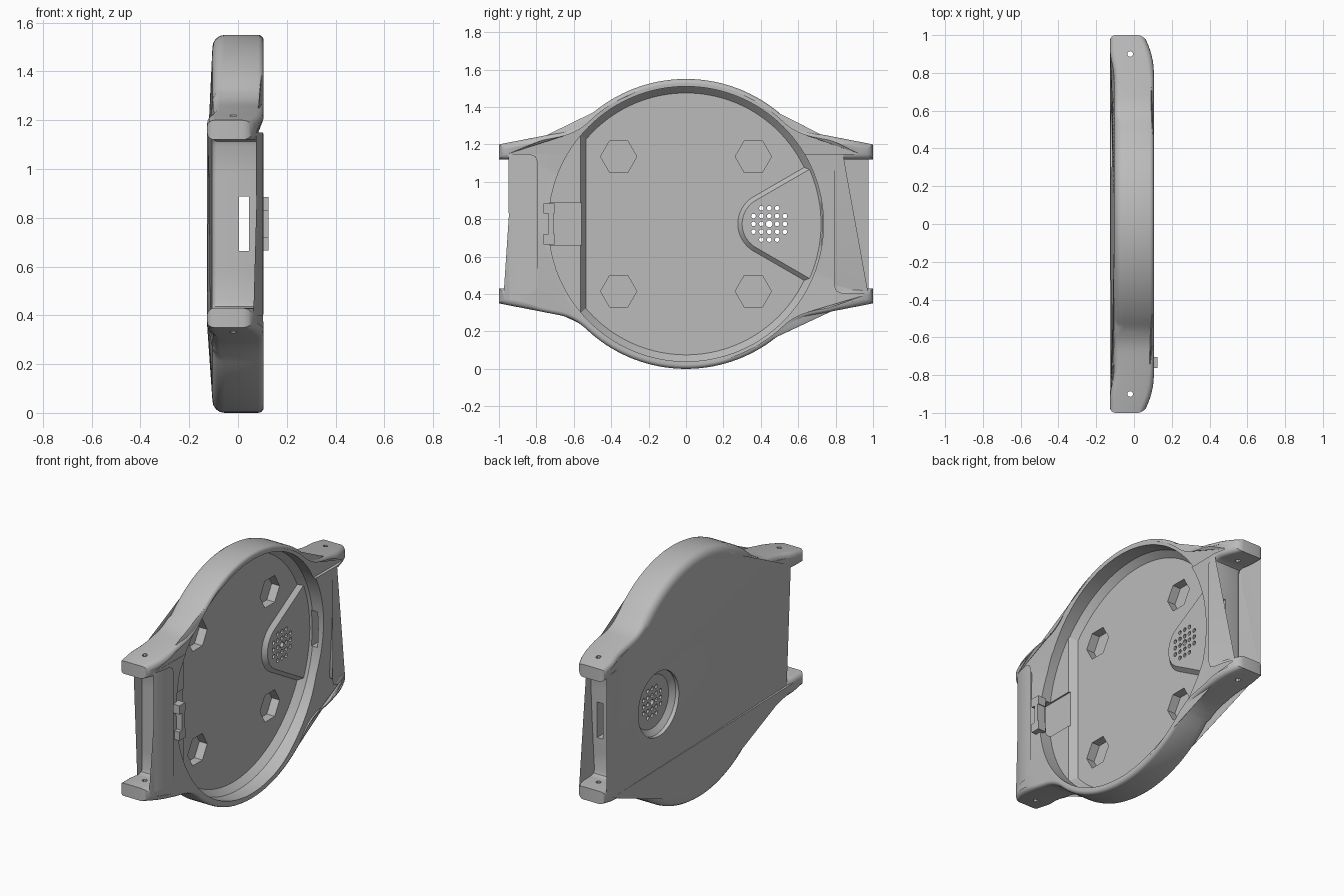
import bpy, bmesh, math

if "Cube" in bpy.data.objects:
    bpy.data.objects.remove(bpy.data.objects["Cube"], do_unlink=True)

C = 0.775          # height of the case centre
FLOOR, LEDGE, WEDGE = -0.03, 0.015, -0.005

grey = bpy.data.materials.new("plain grey")
grey.use_nodes = True
grey.diffuse_color = (0.5, 0.5, 0.5, 1)
grey.node_tree.nodes["Principled BSDF"].inputs["Base Color"].default_value = (0.5, 0.5, 0.5, 1)


def loft(bm, rings):
    """Closed solid through rings that share one vertex count."""
    vs = [[bm.verts.new(p) for p in r] for r in rings]
    n = len(vs[0])
    for a, b in zip(vs, vs[1:]):
        for i in range(n):
            bm.faces.new((a[i], a[(i + 1) % n], b[(i + 1) % n], b[i]))
    caps = [bm.faces.new(vs[0][::-1]), bm.faces.new(vs[-1])]
    bmesh.ops.triangulate(bm, faces=caps, ngon_method='BEAUTY')


def circle(x, r, y=0, z=0, n=16):
    return [(x, y + r * math.cos(math.tau * i / n), C + z + r * math.sin(math.tau * i / n)) for i in range(n)]


def disc(bm, x0, x1, r, y=0, z=0, n=16):
    loft(bm, [circle(x0, r, y, z, n), circle(x1, r, y, z, n)])


def box(bm, x0, x1, y0, y1, z0, z1):
    loft(bm, [[(x, y0, C + z0), (x, y1, C + z0), (x, y1, C + z1), (x, y0, C + z1)] for x in (x0, x1)])


def make(name, fill):
    bm = bmesh.new()
    fill(bm)
    bmesh.ops.recalc_face_normals(bm, faces=bm.faces[:])
    me = bpy.data.meshes.new(name)
    bm.to_mesh(me)
    bm.free()
    me.materials.append(grey)
    ob = bpy.data.objects.new(name, me)
    bpy.context.collection.objects.link(ob)
    return ob


def combine(ob, fill, op):
    """Boolean a temporary solid into ob."""
    tool = make("cutter", fill)
    tool.hide_render = True
    mod = ob.modifiers.new("cut", 'BOOLEAN')
    mod.operation, mod.object, mod.solver = op, tool, 'EXACT'
    deps = bpy.context.evaluated_depsgraph_get()
    me = bpy.data.meshes.new_from_object(ob.evaluated_get(deps))
    ob.modifiers.clear()
    ob.data = me
    bpy.data.objects.remove(tool, do_unlink=True)


# Case outline: one quarter, then mirrored both ways
def outline():
    q = [(0.82, 0.1), (0.82, 0.2), (0.82, 0.32), (0.827, 0.338), (0.845, 0.345)]
    lug = [0.87, 0.9, 0.925, 0.95, 0.975, 1.0]
    q += [(y, 0.345) for y in lug]
    q += [(y, 0.425 + (1 - y) * 0.194) for y in reversed([0.72, 0.77, 0.82, 0.845] + lug)]
    a, b, c = (0.68, 0.487), (0.595, 0.503), (0.53, 0.565)
    for i in range(8):
        t = i / 7
        q.append(tuple((1 - t) ** 2 * a[k] + 2 * t * (1 - t) * b[k] + t * t * c[k] for k in (0, 1)))
    for i in range(1, 18):
        w = math.radians(46.8 + 43.2 * i / 17.5)
        q.append((0.775 * math.cos(w), 0.775 * math.sin(w)))
    r = q[::-1]
    return q + [(-y, z) for y, z in r] + [(-y, -z) for y, z in q] + [(y, -z) for y, z in r]


def inset(pts, amount):
    out = []
    for i, (y, z) in enumerate(pts):
        p, n = pts[i - 1], pts[(i + 1) % len(pts)]
        l1, l2 = math.dist(p, (y, z)), math.dist((y, z), n)
        n1 = ((z - p[1]) / l1, (p[0] - y) / l1)
        n2 = ((n[1] - z) / l2, (y - n[0]) / l2)
        k = amount(y) / (1 + n1[0] * n2[0] + n1[1] * n2[1])
        out.append((y - k * (n1[0] + n2[0]), z - k * (n1[1] + n2[1])))
    return out


# Lugs droop away from the open face
def front_x(y):
    return 0.105 - 0.055 * max(0, (abs(y) - 0.8) / 0.2) ** 2


def back_x(y):
    t = min(1, max(0, (abs(y) - 0.77) / 0.15))
    return -0.105 - 0.022 * t * t * (3 - 2 * t)


def case_shape(bm):
    pts, rings, steps = outline(), [], 4

    def back_r(y):
        return 0.05 if abs(y) < 0.55 else 0.03

    def front_r(y):
        return 0.022 if abs(y) < 0.8 else 0.03

    for side, rad, face in ((1, back_r, back_x), (-1, front_r, front_x)):
        for s in range(steps + 1):
            a = math.pi / 2 * (s if side > 0 else steps - s) / steps
            ring = inset(pts, lambda y: rad(y) * (1 - math.sin(a)))
            rings.append([(face(y) + side * rad(o[0]) * (1 - math.cos(a)), y, C + z)
                          for (y, z), o in zip(ring, pts)])
    loft(bm, rings)


def cavity(bm):
    loft(bm, [circle(x, r, n=128) for x, r in ((FLOOR, 0.7), (0.01, 0.735), (0.3, 0.735))])


# Raised floor beyond a straight chord
def ledge(bm):
    def segment(x, y):
        w = math.acos(y / 0.75)
        return [(x, 0.75 * math.cos(w + (math.tau - 2 * w) * i / 24),
                 C + 0.75 * math.sin(w + (math.tau - 2 * w) * i / 24)) for i in range(25)]
    loft(bm, [segment(FLOOR - 0.03, -0.535), segment(FLOOR, -0.535), segment(LEDGE, -0.565)])


# Raised wedge around the speaker, round at its inner end
def speaker_wedge(bm):
    def ring(x, r):
        arc = [math.radians(120 + 120 * i / 16) for i in range(17)]
        p = [(0.445 + r * math.cos(a), r * math.sin(a)) for a in arc]
        end = [(p[-1][0] + 0.31, p[-1][1] - 0.179), (0.75, 0), (p[0][0] + 0.31, p[0][1] + 0.179)]
        return [(x, y, C + z) for y, z in p + end]
    loft(bm, [ring(FLOOR - 0.03, 0.168), ring(FLOOR, 0.168), ring(WEDGE, 0.145)])


def speaker_recess(bm):
    loft(bm, [circle(x, r, 0.445, n=48) for x, r in ((-0.2, 0.2), (-0.1, 0.2), (-0.075, 0.165))])


def openings(bm):
    # speaker grille
    for i in range(-2, 3):
        for j in range(-2, 3):
            if abs(i) + abs(j) < 4:
                disc(bm, -0.2, 0.05, 0.018 if i == j == 0 else 0.0125, 0.445 + i * 0.042, j * 0.042, 12)
    for s in (-1, 1):
        # hexagonal pockets
        for t in (-1, 1):
            disc(bm, FLOOR - 0.055, 0.05, 0.097, s * 0.36, t * 0.36, 6)
        # strap pin holes
        loft(bm, [[(-0.02 + 0.015 * math.cos(math.tau * i / 12), s * 0.9 + 0.015 * math.sin(math.tau * i / 12), z)
                   for i in range(12)] for z in (-0.1, 1.7)])
    # slots through both end walls
    box(bm, 0.005, 0.045, -0.95, -0.548, -0.112, 0.112)
    box(bm, 0.005, 0.045, 0.69, 0.95, -0.112, 0.112)


case = make("watch_case", case_shape)
combine(case, cavity, 'DIFFERENCE')
combine(case, ledge, 'UNION')
combine(case, speaker_wedge, 'UNION')
combine(case, speaker_recess, 'DIFFERENCE')
combine(case, openings, 'DIFFERENCE')


# Clip on the rim above the slot
def clip(bm):
    box(bm, 0.07, 0.125, -0.735, -0.708, -0.055, 0.055)
    for s in (-1, 1):
        box(bm, 0.07, 0.125, -0.762, -0.703, min(s * 0.055, s * 0.11), max(s * 0.055, s * 0.11))


rim_clip = make("rim_clip", clip)

bpy.ops.object.select_all(action='DESELECT')
case.select_set(True)
bpy.context.view_layer.objects.active = case
bpy.ops.object.shade_smooth_by_angle(angle=math.radians(30))
